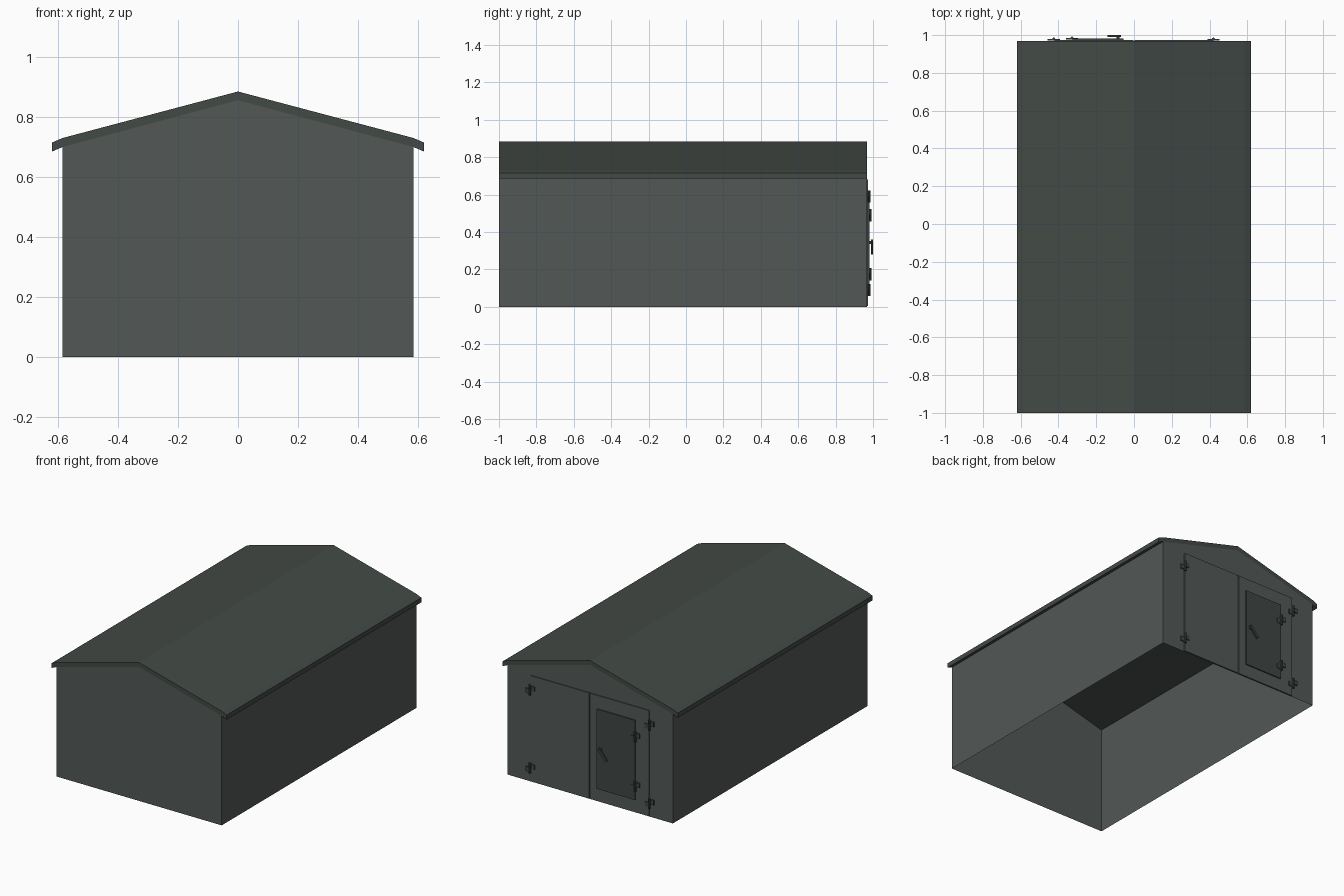
import bpy, bmesh, math
from mathutils import Matrix

if "Cube" in bpy.data.objects:
    bpy.data.objects.remove(bpy.data.objects["Cube"])


def material(name, rgb):
    m = bpy.data.materials.new(name)
    m.diffuse_color = (*rgb, 1)
    m.use_nodes = True
    m.node_tree.nodes["Principled BSDF"].inputs["Base Color"].default_value = m.diffuse_color
    return m


WALL = material("wall_paint", (0.085, 0.098, 0.092))
ROOF = material("roof_paint", (0.055, 0.068, 0.060))
DARK = material("hardware_paint", (0.05, 0.06, 0.055))


def add(name, bm, mat):
    bmesh.ops.recalc_face_normals(bm, faces=bm.faces)
    me = bpy.data.meshes.new(name)
    bm.to_mesh(me)
    bm.free()
    ob = bpy.data.objects.new(name, me)
    bpy.context.collection.objects.link(ob)
    me.materials.append(mat)
    return ob


def prism(name, profile, y0, y1, mat, skip=()):
    """Extrude a closed xz profile along y; skip lists side edges left open."""
    bm = bmesh.new()
    a = [bm.verts.new((x, y0, z)) for x, z in profile]
    b = [bm.verts.new((x, y1, z)) for x, z in profile]
    bm.faces.new(a)
    bm.faces.new(b)
    n = len(profile)
    for i in range(n):
        if i not in skip:
            j = (i + 1) % n
            bm.faces.new((a[i], a[j], b[j], b[i]))
    return add(name, bm, mat)


def box(name, x0, x1, y0, y1, z0, z1, mat):
    return prism(name, [(x0, z0), (x1, z0), (x1, z1), (x0, z1)], y0, y1, mat)


YB = 0.968   # back wall plane
YD = 0.974   # face of the double door
YP = 0.981   # face of the small door

# Walls: gabled shell, open underneath and under the roof
prism("walls", [(-0.585, 0), (0.585, 0), (0.585, 0.70), (0, 0.856), (-0.585, 0.70)],
      -1, YB, WALL, skip=(0, 2, 3))

# Roof: two slopes with a shallower drip edge at the eaves
half = [(0.585, 0.730), (0.62, 0.715), (0.62, 0.685), (0.585, 0.700)]
prism("roof", [(0, 0.885)] + half + [(0, 0.856)] + [(-x, z) for x, z in reversed(half)],
      -1, YB, ROOF)

# Double door leaves with a narrow gap between them
box("door_leaf_right", 0.003, 0.42, YB, YD, 0.004, 0.68, WALL)
box("door_leaf_left", -0.42, -0.003, YB, YD, 0.004, 0.68, WALL)

# Small walk-through door set on the left leaf
box("small_door", -0.325, -0.055, YD, YP, 0.085, 0.595, DARK)


# Hinges: offset leaf plates and a vertical barrel
def hinge(name, x, y, z):
    box(name + "_upper_plate", x - 0.032, x, y - 0.004, y + 0.003, z - 0.004, z + 0.026, DARK)
    box(name + "_lower_plate", x, x + 0.032, y - 0.004, y + 0.003, z - 0.026, z + 0.004, DARK)
    bm = bmesh.new()
    bmesh.ops.create_cone(bm, cap_ends=True, segments=10, radius1=0.008, radius2=0.008,
                          depth=0.066, matrix=Matrix.Translation((x, y + 0.003, z)))
    add(name + "_barrel", bm, DARK)


for side, x in (("right", 0.42), ("left", -0.425)):
    for level, z in (("low", 0.09), ("high", 0.59)):
        hinge(f"door_hinge_{side}_{level}", x, YD + 0.002, z)
for level, z in (("low", 0.175), ("high", 0.49)):
    hinge(f"small_door_hinge_{level}", -0.328, YP, z)

# Handle: slanted bar on a short stem
bm = bmesh.new()
place = Matrix.Translation((-0.105, 0.995, 0.32)) @ Matrix.Rotation(math.radians(40), 4, 'Y')
bmesh.ops.create_cube(bm, size=1, matrix=place @ Matrix.Diagonal((0.016, 0.010, 0.090, 1)))
add("handle_bar", bm, DARK)
box("handle_stem", -0.093, -0.077, YP, 0.992, 0.336, 0.352, DARK)
